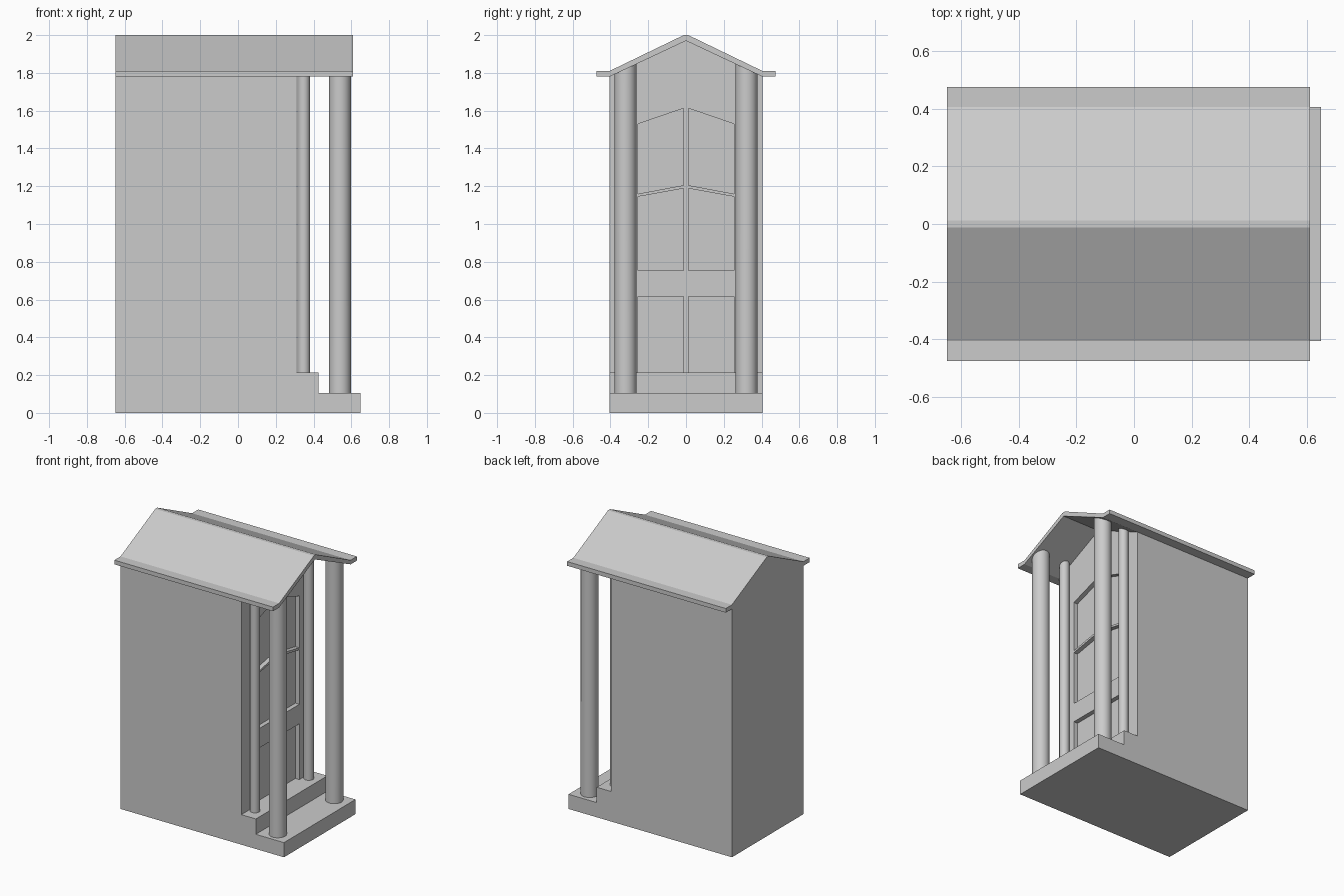
import bpy, bmesh, math

if "Cube" in bpy.data.objects:
    bpy.data.objects.remove(bpy.data.objects["Cube"], do_unlink=True)

STONE = (0.6, 0.6, 0.6, 1)
stone = bpy.data.materials.new("grey stone")
stone.use_nodes = True
stone.diffuse_color = STONE
next(n for n in stone.node_tree.nodes if n.type == "BSDF_PRINCIPLED").inputs["Base Color"].default_value = STONE

BACK, WALL, HALF = -0.648, 0.31, 0.405   # back plane, door wall plane, half width
EAVE, RIDGE = 1.78, 1.97                 # roof underside heights
STEP_LOW, STEP_HIGH = 0.105, 0.215


def underside(y):
    return RIDGE - (RIDGE - EAVE) / HALF * abs(y)


def add_prism(bm, outline, x0, x1):
    """Extrude a (y, z) outline along x."""
    face = bm.faces.new([bm.verts.new((x0, y, z)) for y, z in outline])
    new = bmesh.ops.extrude_face_region(bm, geom=[face])["geom"]
    bmesh.ops.translate(bm, vec=(x1 - x0, 0, 0),
                        verts=[v for v in new if isinstance(v, bmesh.types.BMVert)])


def finish(bm, name):
    bmesh.ops.recalc_face_normals(bm, faces=bm.faces[:])
    mesh = bpy.data.meshes.new(name)
    bm.to_mesh(mesh)
    bm.free()
    mesh.materials.append(stone)
    obj = bpy.data.objects.new(name, mesh)
    bpy.context.collection.objects.link(obj)
    return obj


def prisms(name, outlines, x0, x1):
    bm = bmesh.new()
    for outline in outlines:
        add_prism(bm, outline, x0, x1)
    return finish(bm, name)


def slab(z0, z1):
    return [(-HALF, z0), (HALF, z0), (HALF, z1), (-HALF, z1)]


def mirrored(half):
    """Complete an outline from its +y half."""
    return half + [(-y, z) for y, z in reversed(half) if y > 0]


# Stepped plinth
prisms("lower_step", [slab(0, STEP_LOW)], BACK, 0.648)
prisms("upper_step", [slab(STEP_LOW, STEP_HIGH)], BACK, 0.425)

# Gabled body
body = prisms("gabled_body", [mirrored([(HALF, STEP_HIGH), (HALF, EAVE), (0, RIDGE)])], BACK, WALL)

# Recessed door panels: (bottom outer, bottom inner, top outer, top inner)
rows = [(0.2, 0.2, 0.615, 0.615), (0.755, 0.755, 1.145, 1.188), (1.16, 1.205, 1.53, 1.612)]
panels = []
for side in (-1, 1):
    for b_out, b_in, t_out, t_in in rows:
        panels.append([(side * 0.253, b_out), (side * 0.014, b_in),
                       (side * 0.014, t_in), (side * 0.253, t_out)])
cutter = prisms("panel_cutter", panels, WALL - 0.032, WALL + 0.1)
cutter.hide_render = True
cut = body.modifiers.new("panels", "BOOLEAN")
cut.operation = "DIFFERENCE"
cut.solver = "EXACT"
cut.object = cutter
bpy.context.view_layer.objects.active = body
bpy.ops.object.modifier_apply(modifier=cut.name)
bpy.data.objects.remove(cutter, do_unlink=True)

# Roof with flat eaves
roof = mirrored([(0.012, 2.0), (HALF, 1.81), (0.475, 1.81), (0.475, EAVE), (HALF, EAVE), (0, RIDGE)])
prisms("roof", [roof], BACK, 0.61)


# Round columns with tops cut to the roof slope
def column(name, x, y, radius, bottom):
    bm = bmesh.new()
    bmesh.ops.create_cone(bm, cap_ends=True, segments=32, radius1=radius, radius2=radius, depth=1)
    for v in bm.verts:
        top = v.co.z > 0
        v.co.x += x
        v.co.y += y
        v.co.z = underside(v.co.y) + 0.004 if top else bottom
    obj = finish(bm, name)
    bpy.ops.object.select_all(action="DESELECT")
    obj.select_set(True)
    bpy.context.view_layer.objects.active = obj
    bpy.ops.object.shade_smooth_by_angle(angle=math.radians(35))


for label, side in (("left", 1), ("right", -1)):
    column("porch_column_" + label, 0.54, side * 0.32, 0.058, STEP_LOW)
    column("door_column_" + label, 0.348, side * 0.305, 0.033, STEP_HIGH)
